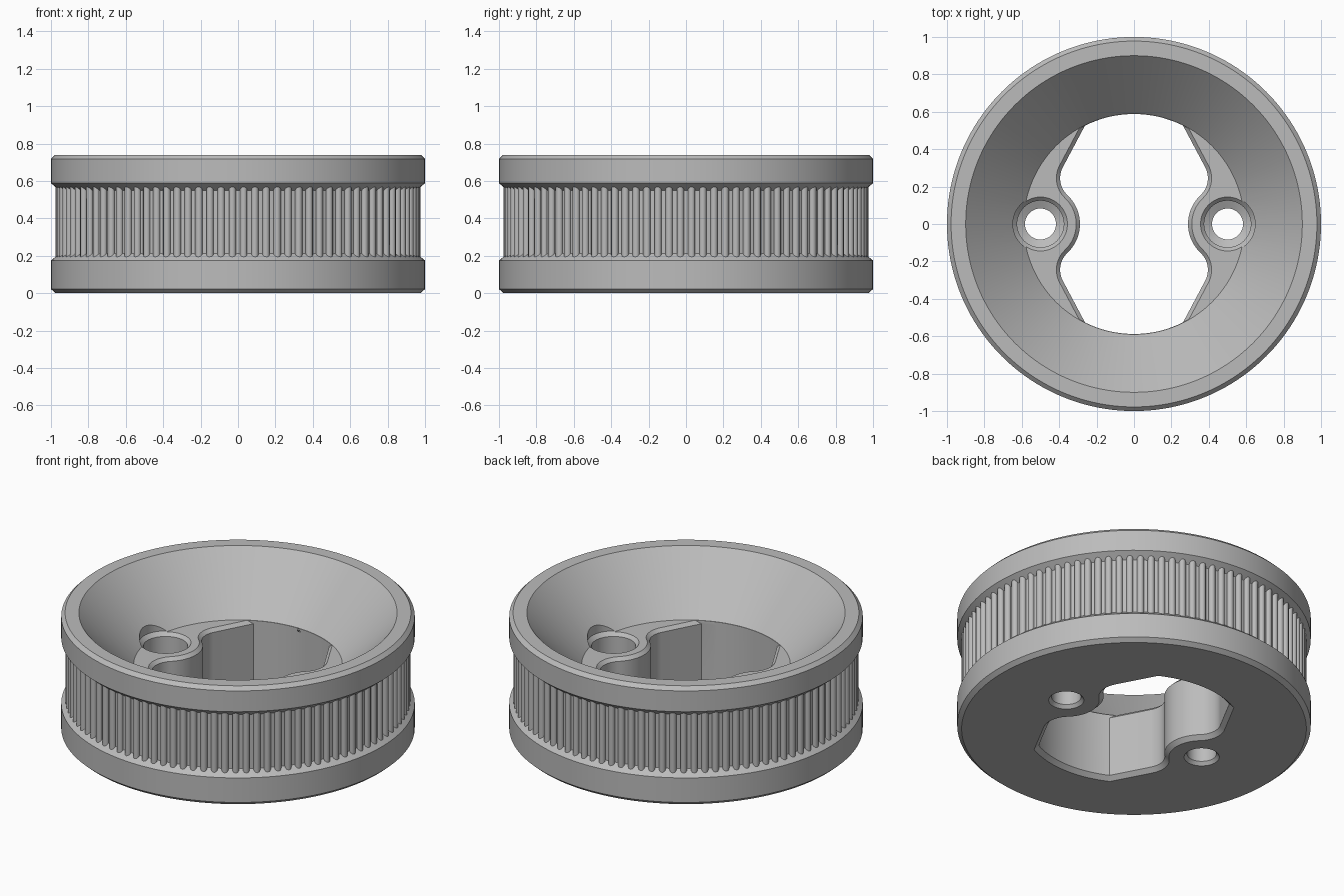
import bpy, bmesh, math
from math import sin, cos, radians, pi, sqrt, atan2

if "Cube" in bpy.data.objects:
    bpy.data.objects.remove(bpy.data.objects["Cube"])

grey = bpy.data.materials.new("light grey")
grey.diffuse_color = (0.5, 0.5, 0.5, 1)
grey.use_nodes = True
grey.node_tree.nodes["Principled BSDF"].inputs["Base Color"].default_value = grey.diffuse_color


def add_object(name, bm):
    bmesh.ops.recalc_face_normals(bm, faces=bm.faces)
    mesh = bpy.data.meshes.new(name)
    bm.to_mesh(mesh)
    bm.free()
    mesh.materials.append(grey)
    obj = bpy.data.objects.new(name, mesh)
    bpy.context.collection.objects.link(obj)
    return obj


def loft(name, layers):
    """Closed solid through stacked loops with equal point counts."""
    bm = bmesh.new()
    loops = [[bm.verts.new(p) for p in layer] for layer in layers]
    n = len(loops[0])
    for a, b in zip(loops, loops[1:]):
        for i in range(n):
            j = (i + 1) % n
            bm.faces.new((a[i], a[j], b[j], b[i]))
    bm.faces.new(loops[0])
    bm.faces.new(loops[-1])
    return add_object(name, bm)


def lathe(name, profile, segments, x=0):
    return loft(name, [[(x + r * cos(2 * pi * i / segments), r * sin(2 * pi * i / segments), z)
                        for i in range(segments)] for r, z in profile])


def arc(cx, cy, r, start, end, n):
    return [(cx + r * cos(start + (end - start) * i / n),
             cy + r * sin(start + (end - start) * i / n)) for i in range(n + 1)]


def opening(d, end_r):
    """Outline of the central opening, its sides pushed outward by d."""
    cx, cy, r = 0.27, 0.245, 0.125 + d
    phi = radians(28)
    px, py = cx + r * cos(phi), cy + r * sin(phi)
    ux, uy = -sin(phi), cos(phi)
    b = px * ux + py * uy
    t = -b + sqrt(b * b - (px * px + py * py - end_r ** 2))
    corner = atan2(py + t * uy, px + t * ux)
    join = atan2(-0.245, 0.23)
    quarter = (arc(0, 0, end_r, pi / 2, corner, 12)
               + arc(cx, cy, r, phi, join, 14)
               + arc(0.5, 0, sqrt(0.23 ** 2 + 0.245 ** 2) - r, join + pi, pi, 10))
    right = quarter + [(x, -y) for x, y in quarter[-2::-1]]
    return right + [(-x, y) for x, y in right[-2:0:-1]]


# Ring body: flanges, recessed band and conical bowl
body = lathe("ring_body", [
    (0.975, 0), (1, 0.022), (1, 0.175), (0.955, 0.212), (0.955, 0.55),
    (1, 0.588), (1, 0.718), (0.978, 0.74), (0.90, 0.74), (0.59, 0.42)], 160)

# Cutters: central opening with chamfered edges, and two stepped screw holes
cutters = [loft("opening_cutter", [
    [(x, y, z) for x, y in opening(d, r)] for z, d, r in (
        (-0.05, 0.025, 0.613), (0, 0.025, 0.613), (0.025, 0, 0.588),
        (0.4, 0, 0.588), (0.422, 0.022, 0.588), (0.9, 0.022, 0.588))])]
for side in (-1, 1):
    cutters.append(lathe("screw_hole_cutter", [
        (0.1, -0.05), (0.1, 0), (0.083, 0.02), (0.083, 0.2), (0.125, 0.22),
        (0.125, 0.4), (0.148, 0.424), (0.148, 0.9)], 48, 0.5 * side))

bpy.context.view_layer.objects.active = body
for cutter in cutters:
    mod = body.modifiers.new("cut", 'BOOLEAN')
    mod.operation = 'DIFFERENCE'
    mod.solver = 'EXACT'
    mod.object = cutter
    bpy.ops.object.modifier_apply(modifier=mod.name)
    bpy.data.objects.remove(cutter)

# Grip ribs around the recessed band
bm = bmesh.new()
COUNT = 100
for k in range(COUNT):
    a = 2 * pi * (k + 0.5) / COUNT
    loops = [[bm.verts.new((0.957 * cos(a) + 0.02 * cos(a + pi * i / 5),
                            0.957 * sin(a) + 0.02 * sin(a + pi * i / 5), z))
              for i in range(10)] for z in (0.19, 0.573)]
    for i in range(10):
        j = (i + 1) % 10
        bm.faces.new((loops[0][i], loops[0][j], loops[1][j], loops[1][i]))
    bm.faces.new(loops[0])
    bm.faces.new(loops[1])
ribs = add_object("grip_ribs", bm)

# Smooth shading with crisp chamfers
for obj, angle in ((body, 25), (ribs, 45)):
    bpy.ops.object.select_all(action='DESELECT')
    obj.select_set(True)
    bpy.context.view_layer.objects.active = obj
    bpy.ops.object.shade_smooth_by_angle(angle=radians(angle))
